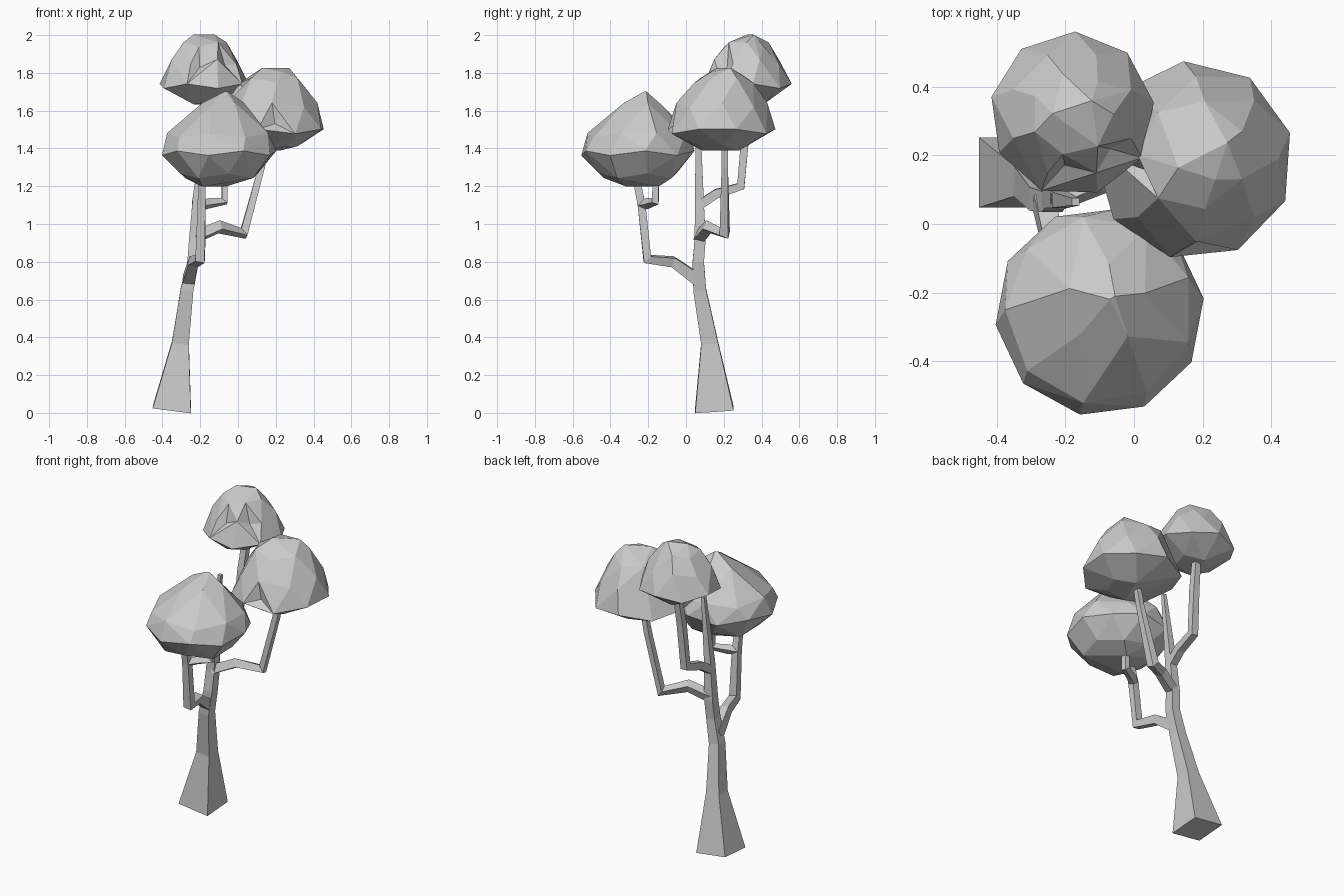
import bpy, bmesh
from math import cos, sin, tau
from mathutils import Vector

cube = bpy.data.objects.get("Cube")
if cube:
    bpy.data.objects.remove(cube)

grey = bpy.data.materials.new("plain grey")
grey.use_nodes = True
colour = (0.6, 0.6, 0.6, 1)
grey.diffuse_color = colour
grey.node_tree.nodes["Principled BSDF"].inputs["Base Color"].default_value = colour


def finish(name, bm):
    """Turn a bmesh into a flat shaded object."""
    bmesh.ops.recalc_face_normals(bm, faces=bm.faces[:])
    mesh = bpy.data.meshes.new(name)
    bm.to_mesh(mesh)
    bm.free()
    mesh.materials.append(grey)
    obj = bpy.data.objects.new(name, mesh)
    bpy.context.collection.objects.link(obj)
    return obj


def limb(name, path):
    """Square tube along (x, y, z, half width) points."""
    bm = bmesh.new()
    points = [Vector(p[:3]) for p in path]
    rings = []
    for i, p in enumerate(points):
        before = (p - points[i - 1]).normalized() if i else Vector()
        after = (points[i + 1] - p).normalized() if i + 1 < len(points) else Vector()
        turn = Vector((0, 0, 1)).rotation_difference((before + after).normalized())
        h = path[i][3]
        corners = [(-h, -h, 0), (h, -h, 0), (h, h, 0), (-h, h, 0)]
        rings.append([bm.verts.new(p + turn @ Vector(c)) for c in corners])
    for a, b in zip(rings, rings[1:]):
        for k in range(4):
            n = (k + 1) % 4
            bm.faces.new((a[k], a[n], b[n], b[k]))
    bm.faces.new(rings[0])
    bm.faces.new(rings[-1])
    return finish(name, bm)


def clump(name, rings, dents=()):
    """Faceted hull around rings of (z, x, y, radius, sides, turn)."""
    bm = bmesh.new()
    for z, x, y, r, sides, turn in rings:
        for k in range(sides):
            a = tau * (k + turn) / sides
            wobble = 0.012 * (-1) ** k
            bm.verts.new((x + r * cos(a), y + r * sin(a), z + wobble))
    hull = bmesh.ops.convex_hull(bm, input=bm.verts[:])
    spare = set(hull["geom_interior"]) | set(hull["geom_unused"])
    bmesh.ops.delete(bm, geom=[v for v in spare if isinstance(v, bmesh.types.BMVert)],
                     context="VERTS")
    bmesh.ops.dissolve_limit(bm, angle_limit=0.12, verts=bm.verts[:], edges=bm.edges[:])
    bmesh.ops.recalc_face_normals(bm, faces=bm.faces[:])
    # Shallow hollows in the foliage
    for spot in dents:
        face = min(bm.faces, key=lambda f: (f.calc_center_median() - Vector(spot)).length)
        inward = face.normal * -0.03
        middle = bmesh.ops.poke(bm, faces=[face])["verts"][0]
        middle.co += inward
    return finish(name, bm)


# Trunk and its thin tip
limb("trunk", [(-.35, .15, .018, .102), (-.305, .125, .37, .045), (-.27, .073, .65, .034),
               (-.238, .065, .8, .03), (-.23, .075, .92, .029), (-.215, .07, 1.15, .023),
               (-.17, .065, 1.55, .011)])

# Branches
limb("front_branch", [(-.262, .07, .7, .032), (-.235, -.07, .8, .026), (-.2, -.205, .815, .025),
                      (-.193, -.235, 1.1, .021), (-.19, -.275, 1.3, .018)])
limb("front_twig", [(-.193, -.235, 1.1, .02), (-.15, -.2, 1.11, .02), (-.072, -.162, 1.12, .018),
                    (-.07, -.16, 1.3, .014)])
limb("left_branch", [(-.23, .07, .93, .027), (-.1, .12, .985, .026), (.03, .205, .95, .025),
                     (.125, .205, 1.3, .017), (.165, .205, 1.5, .015)])
limb("back_branch", [(-.22, .07, 1.1, .024), (-.21, .16, 1.16, .024), (-.2, .29, 1.2, .023),
                     (-.19, .315, 1.48, .021), (-.18, .35, 1.7, .018)])

# Foliage
clump("front_foliage", [(1.21, -.1, -.25, .11, 5, 0), (1.255, -.1, -.255, .21, 8, .3),
                        (1.375, -.1, -.255, .305, 10, .2), (1.47, -.1, -.25, .275, 9, .5),
                        (1.63, -.08, -.23, .115, 5, .2), (1.69, -.065, -.21, .01, 3, 0)])
clump("back_foliage", [(1.645, -.18, .31, .1, 5, .3), (1.73, -.18, .32, .24, 9, .2),
                       (1.86, -.18, .32, .185, 8, .5), (1.95, -.18, .32, .12, 7, 0),
                       (1.99, -.18, .34, .06, 4, .2)],
      [(-.02, .2, 1.84), (-.25, .15, 1.8)])
clump("left_foliage", [(1.4, .21, .17, .11, 5, .2), (1.49, .175, .185, .29, 9, .4),
                       (1.63, .18, .19, .24, 8, 0), (1.76, .17, .2, .16, 7, .5),
                       (1.815, .2, .2, .08, 4, .3)],
      [(.2, -.04, 1.6), (.02, .1, 1.72)])
